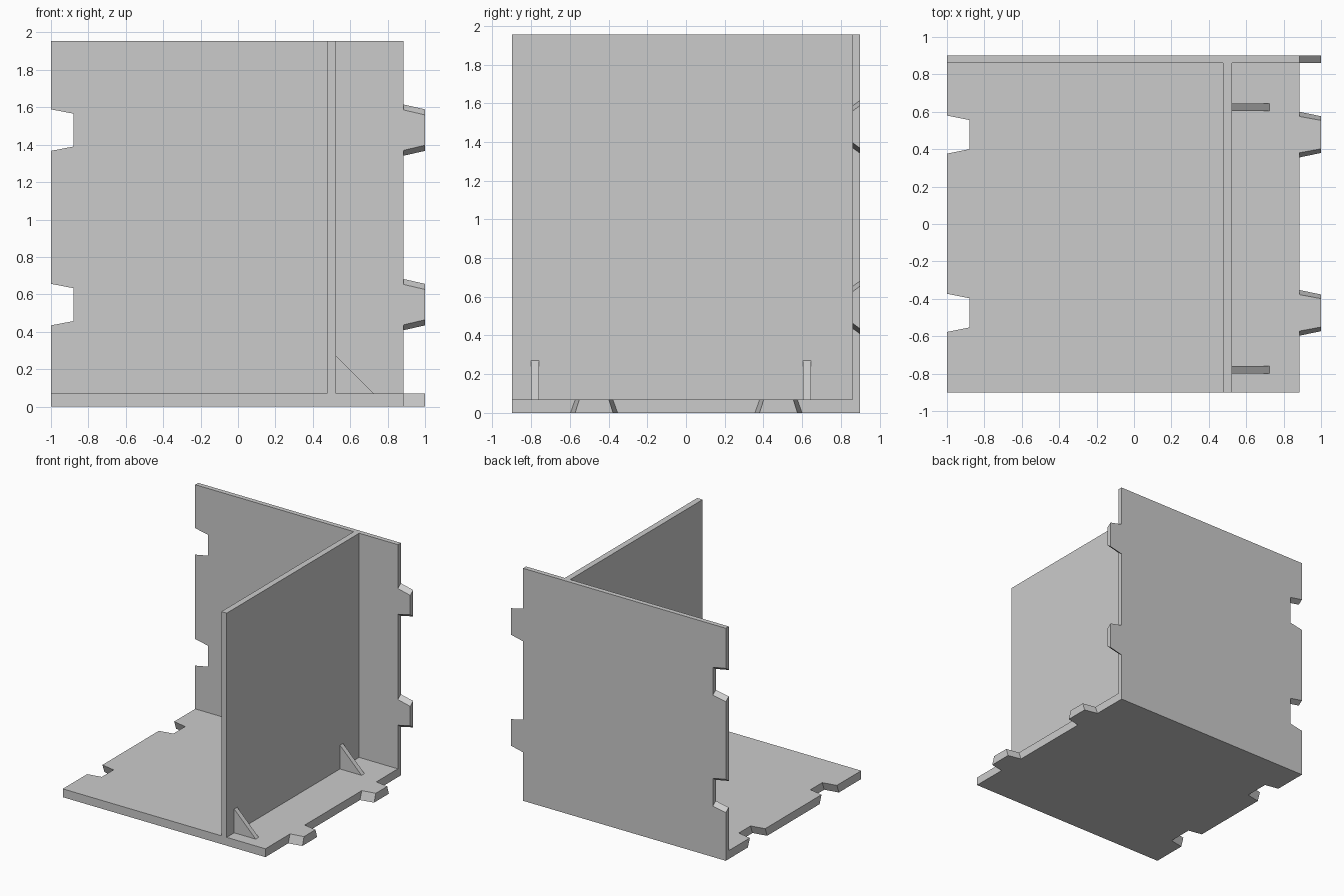
import bpy, bmesh

if "Cube" in bpy.data.objects:
    bpy.data.objects.remove(bpy.data.objects["Cube"])

grey = bpy.data.materials.new("plain grey")
grey.diffuse_color = (0.6, 0.6, 0.6, 1)
grey.use_nodes = True
grey.node_tree.nodes["Principled BSDF"].inputs["Base Color"].default_value = grey.diffuse_color

LEFT, RIGHT, TIP, SLOT = -1.0, 0.885, 1.0, -0.88   # x of edges, tab tips, slot ends


def loft(name, lower, upper):
    """Solid between two matching closed outlines."""
    bm = bmesh.new()
    a = [bm.verts.new(p) for p in lower]
    b = [bm.verts.new(p) for p in upper]
    bm.faces.new(a[::-1])
    bm.faces.new(b)
    n = len(a)
    for i in range(n):
        j = (i + 1) % n
        bm.faces.new((a[i], a[j], b[j], b[i]))
    bmesh.ops.recalc_face_normals(bm, faces=bm.faces)
    mesh = bpy.data.meshes.new(name)
    bm.to_mesh(mesh)
    bm.free()
    mesh.materials.append(grey)
    obj = bpy.data.objects.new(name, mesh)
    bpy.context.collection.objects.link(obj)
    return obj


def outline(v0, v1, centres, tab, slot):
    """Panel outline: dovetail tabs on the right, matching slots on the left.
    tab and slot hold half widths at the (edge, far end)."""
    pts = [(LEFT, v0), (RIGHT, v0)]
    for c in centres:
        pts += [(RIGHT, c - tab[0]), (TIP, c - tab[1]),
                (TIP, c + tab[1]), (RIGHT, c + tab[0])]
    pts += [(RIGHT, v1), (LEFT, v1)]
    for c in reversed(centres):
        pts += [(LEFT, c + slot[0]), (SLOT, c + slot[1]),
                (SLOT, c - slot[1]), (LEFT, c - slot[0])]
    return pts


def box(name, x0, x1, y0, y1, z0, z1):
    ring = [(x0, y0), (x1, y0), (x1, y1), (x0, y1)]
    return loft(name, [(x, y, z0) for x, y in ring], [(x, y, z1) for x, y in ring])


# Floor panel, its joints wider at the underside
joints = (-0.475, 0.478)
under = outline(-0.9, 0.9, joints, (0.122, 0.098), (0.128, 0.105))
top = outline(-0.9, 0.9, joints, (0.097, 0.076), (0.102, 0.078))
loft("floor_panel", [(x, y, 0) for x, y in under], [(x, y, 0.07) for x, y in top])

# Back wall, its joints wider at the rear
joints = (0.545, 1.478)
front = outline(0.07, 1.955, joints, (0.108, 0.081), (0.111, 0.088))
rear = outline(0.07, 1.955, joints, (0.137, 0.111), (0.140, 0.117))
loft("back_wall", [(x, 0.86, z) for x, z in front], [(x, 0.9, z) for x, z in rear])

# Upright divider
box("divider", 0.475, 0.525, -0.9, 0.86, 0.07, 1.955)

# Triangular braces at the divider foot
for i, y in enumerate((-0.78, 0.625)):
    tri = [(0.525, 0.07), (0.725, 0.07), (0.525, 0.27)]
    loft(f"brace_{i + 1}", [(x, y - 0.02, z) for x, z in tri],
         [(x, y + 0.02, z) for x, z in tri])
